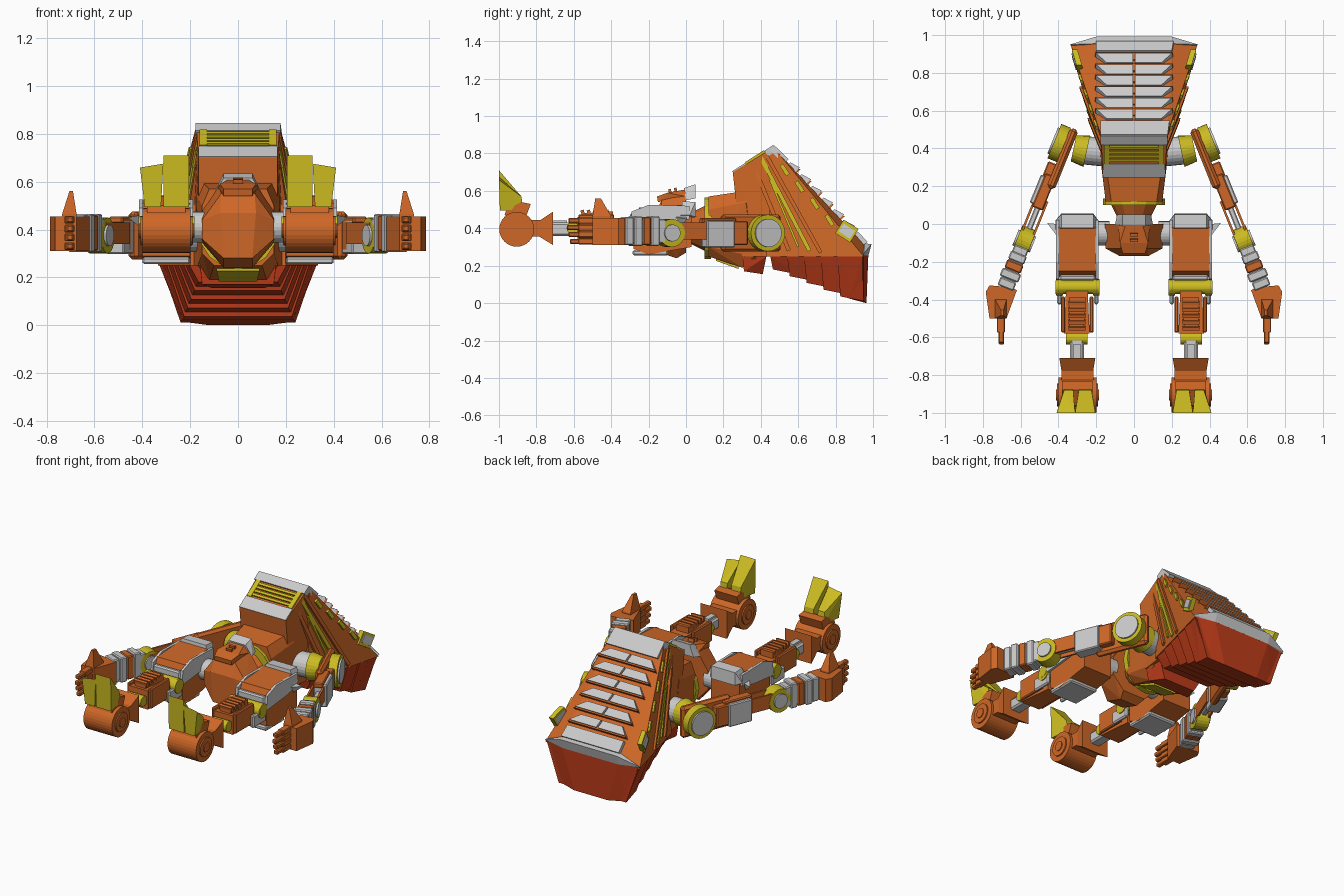
import bpy, bmesh, math
from mathutils import Vector, Matrix

if "Cube" in bpy.data.objects:
    bpy.data.objects.remove(bpy.data.objects["Cube"])

def material(name, rgb):
    m = bpy.data.materials.new(name)
    m.diffuse_color = (*rgb, 1)
    m.use_nodes = True
    m.node_tree.nodes["Principled BSDF"].inputs["Base Color"].default_value = m.diffuse_color
    return m

ORANGE = material("orange", (0.62, 0.135, 0.02))
RED = material("red", (0.52, 0.045, 0.01))
YELLOW = material("yellow", (0.60, 0.50, 0.015))
GREY = None

def finish(name, bm, mat, mirror):
    me = bpy.data.meshes.new(name)
    bmesh.ops.recalc_face_normals(bm, faces=bm.faces)
    bm.to_mesh(me)
    bm.free()
    ob = bpy.data.objects.new(name, me)
    bpy.context.collection.objects.link(ob)
    if mat:
        me.materials.append(mat)
    if mirror:
        ob.modifiers.new("mirror", 'MIRROR')
    return ob

def hull(name, pts, mat=GREY, mirror=False):
    """Convex solid around points in world space."""
    bm = bmesh.new()
    for p in pts:
        bm.verts.new(p)
    r = bmesh.ops.convex_hull(bm, input=bm.verts)
    bmesh.ops.delete(bm, geom=[v for v in set(r["geom_interior"] + r["geom_unused"])
                               if isinstance(v, bmesh.types.BMVert)], context='VERTS')
    bmesh.ops.dissolve_limit(bm, angle_limit=0.01, verts=bm.verts, edges=bm.edges)
    return finish(name, bm, mat, mirror)

def sym(pts):
    return [(s * x, y, z) for x, y, z in pts for s in (1, -1)]

def block(name, c, size, mat=GREY, rot=(0, 0, 0), bevel=0.0, mirror=True):
    bm = bmesh.new()
    bmesh.ops.create_cube(bm, size=1, matrix=Matrix.Diagonal((*size, 1)))
    if bevel:
        bmesh.ops.bevel(bm, geom=bm.edges[:], offset=bevel, segments=1, affect='EDGES')
    R = Matrix.Rotation(math.radians(rot[2]), 4, 'Z') @ Matrix.Rotation(math.radians(rot[0]), 4, 'X')
    bm.transform(Matrix.Translation(c) @ R)
    return finish(name, bm, mat, mirror)

def tube(name, a, b, r0, r1=None, mat=GREY, n=24, mirror=True):
    a, b = Vector(a), Vector(b)
    bm = bmesh.new()
    bmesh.ops.create_cone(bm, cap_ends=True, segments=n, radius1=r0, radius2=r0 if r1 is None else r1, depth=(b - a).length)
    bm.transform(Matrix.Translation((a + b) / 2) @ (b - a).to_track_quat('Z', 'Y').to_matrix().to_4x4())
    return finish(name, bm, mat, mirror)

def frustum(name, y0, s0, y1, s1, mat=GREY, mirror=True):
    """Box between two sections along y; a section is (x0, x1, z0, z1)."""
    return hull(name, [(x, y, z) for y, s in ((y0, s0), (y1, s1)) for x in s[:2] for z in s[2:]], mat, mirror)

# ---- Chest wedge, nose and waist
hull("chest_wedge", sym([(.175, .47, .83), (.205, .965, .30), (.335, .95, .25), (.2, .43, .25)]), ORANGE)
hull("chest_front", sym([(.175, .47, .835), (.165, .25, .70), (.16, .29, .57), (.185, .44, .25), (.165, .3, .25)]), ORANGE)
hull("waist_box", sym([(.12, .12, .57), (.15, .12, .50), (.15, .12, .30), (.1, .12, .25),
                       (.15, .32, .60), (.175, .32, .54), (.17, .36, .25), (.12, .30, .19), (.14, .40, .22)]), ORANGE)
hull("belly_block", sym([(.15, .31, .17), (.11, .41, .155), (.16, .43, .25), (.16, .30, .26)]), RED)
hull("belly_hatch", sym([(.09, .16, .24), (.08, .28, .20), (.08, .28, .183), (.09, .16, .226)]), YELLOW)

def front(t, n):   # point on the sloping front panel
    return .25 + .22 * t - .537 * n, .70 + .14 * t + .843 * n

def slope(t, n):   # point on the long back slope
    return .47 + .687 * t + .727 * n, .84 - .727 * t + .687 * n

def slab(name, f, x0, x1, x2, t0, t1, n0, n1, mat=GREY, mirror=True):
    hull(name, [(x, *f(t, n)) for t, n, xs in ((t0, n0, x1), (t1, n1, x2), (t0, -.03, x1), (t1, -.03, x2))
                for x in (x0, xs)], mat, mirror)

slab("front_plate_low", front, -.165, .165, .165, 0, .32, .006, .006, mirror=False)
slab("front_plate_high", front, -.178, .178, .178, .78, 1.0, .006, .006, mirror=False)
for i in range(4):
    slab("front_grille_bar", front, -.14, .14, .14, .37 + i * .1, .43 + i * .1, .008, .008, YELLOW, False)
slab("front_grille_end", front, .13, .16, .16, .32, .78, .01, .01, YELLOW)

# ---- Slats down the slope
slab("slope_plate", slope, -.178, .178, .188, 0, .105, .004, .008, mirror=False)
for i in range(6):
    t = .125 + i * .086
    slab("back_slat", slope, .006, .145, .2, t, t + .054, .004, .022)
    slab("slat_ledge", slope, 0, .17, .207, t + .03, t + .064, 0, .018, ORANGE)
slab("slope_end_plate", slope, -.2, .2, .21, .64, .715, .012, .012, mirror=False)
hull("rear_trim", sym([(.2, .955, .32), (.2, .992, .315), (.34, .95, .265), (.33, .94, .25), (.2, .975, .255)]))

# ---- Red stepped underside
hull("red_end", sym([(.33, .945, .255), (.2, .975, .26), (.235, .945, .015), (.12, .965, 0),
                     (.23, .87, .025), (.31, .88, .25)]), RED)
for i in range(5):
    y, zb = .45 + i * .09, .18 - i * .036
    w = .20 + .26 * (y - .43)
    hull("red_step", sym([(w, y, .255), (w + .025, y + .14, .255), (.165 + .015 * i, y + .015, zb),
                          (.18 + .015 * i, y + .14, zb - .025)]), RED)

# ---- Wall trims on the chest sides
def wall(y, z, d=0):
    return (.2 + .26 * (y - .43) - .06 * (z - .25) + d, y, z)

def strip(name, y0, z0, y1, z1, w, mat, d=.010):
    n = Vector((z0 - z1, y1 - y0)).normalized() * w / 2
    hull(name, [wall(y + s * n.x, z + s * n.y, e) for y, z in ((y0, z0), (y1, z1)) for s in (1, -1) for e in (-.02, d)], mat, True)

strip("wall_stripe", .40, .78, .66, .28, .022, YELLOW)
strip("wall_stripe", .45, .66, .60, .30, .012, YELLOW)
strip("wall_rib", .43, .79, .72, .27, .02, ORANGE, .014)
strip("wall_rib", .36, .74, .55, .28, .022, ORANGE, .014)
for y, z in ((.52, .72), (.60, .63), (.68, .54), (.76, .45)):
    strip("wall_hook", y - .01, z + .02, y + .025, z - .035, .022, YELLOW, .012)
strip("wall_lamp", .82, .41, .90, .36, .085, YELLOW, .01)
strip("wall_lamp_glass", .83, .405, .89, .365, .05, GREY, .016)

# ---- Waist rings and pelvis
tube("waist_ring", (0, .10, .40), (0, .135, .40), .165, mat=YELLOW, n=16, mirror=False)
tube("waist_core", (0, .0, .40), (0, .10, .40), .07, .12, ORANGE, 12, False)
tube("waist_collar", (0, .055, .40), (0, .085, .40), .085, mat=YELLOW, n=16, mirror=False)
hull("pelvis", sym([(.075, -.17, .47), (.15, -.13, .44), (.15, -.13, .36), (.06, -.17, .28), (.155, 0, .47),
                    (.155, 0, .35), (.07, -.13, .55), (.08, .0, .58), (.06, -.05, .24), (.08, .0, .27)]), ORANGE)
hull("pelvis_flap", sym([(.06, -.155, .57), (.06, -.15, .54), (.04, .01, .61), (.085, .0, .57), (.075, -.1, .59)]), ORANGE)
hull("pelvis_flap_trim", sym([(.1, .0, .55), (.09, .05, .56), (.06, .05, .635), (.06, -.01, .615)]))
for i in range(2):
    block("flap_notch", (0, -.085 + i * .03, .595 + i * .007), (.04, .014, .03), ORANGE, (12, 0, 0), mirror=False)
tube("hip_joint", (.13, -.05, .41), (.21, -.05, .41), .065, mat=GREY)

# ---- Thighs
hull("thigh", [(x, y, z) for x in (.20, .40) for y, z in
               ((.03, .30), (.03, .47), (-.02, .525), (-.25, .51), (-.28, .44), (-.28, .29), (-.2, .26))], ORANGE, True)
hull("thigh_cap", [(x, y, z) for x in (.215, .385) for y, z in ((.055, .46), (.05, .54), (-.02, .545), (-.02, .45))]
     + [(x, y, .47) for x in (.19, .415) for y in (.02, -.03)], GREY, True)
for x in (.196, .406):
    hull("thigh_side_plate", [(x + e, y, z) for e in (-.008, .008) for y, z in
                              ((.02, .52), (-.2, .525), (-.29, .49), (-.3, .40), (-.1, .42), (.02, .45))], GREY, True)
hull("thigh_spike", [(.41, .0, .46), (.41, -.06, .46), (.41, -.02, .41), (.46, .005, .45)], GREY, True)
block("thigh_under_plate", (.30, -.19, .27), (.2, .19, .03), bevel=.008)
block("thigh_front_plate", (.30, -.285, .43), (.19, .03, .1), bevel=.008)

# ---- Knees and shins
tube("knee", (.19, -.335, .42), (.415, -.335, .42), .036, mat=YELLOW)
for x in (.20, .395):
    tube("knee_disc", (x - .018, -.335, .41), (x + .018, -.335, .41), .044, mat=YELLOW)
    block("knee_bracket", (x, -.36, .37), (.025, .13, .08), bevel=.008)
frustum("shin", -.35, (.245, .36, .33, .45), -.58, (.235, .37, .34, .46), ORANGE)
frustum("shin_top", -.39, (.255, .345, .44, .49), -.56, (.265, .34, .44, .48), ORANGE)
for x in (.225, .375):
    block("shin_rail", (x, -.48, .41), (.022, .19, .13), ORANGE, bevel=.006)
for i in range(5):
    block("shin_rib", (.302, -.42 - i * .033, .483), (.09, .018, .03), ORANGE, (15, 0, 0))
tube("ankle", (.245, -.605, .40), (.36, -.605, .40), .033, mat=YELLOW)
block("ankle_post", (.302, -.66, .395), (.075, .13, .07), bevel=.01)
block("ankle_piston", (.302, -.68, .43), (.035, .09, .025))

# ---- Feet
frustum("heel_flare", -.71, (.205, .395, .31, .49), -.80, (.22, .38, .365, .43), ORANGE)
block("foot_neck", (.30, -.80, .40), (.17, .1, .09), ORANGE)
tube("foot_drum", (.198, -.905, .395), (.40, -.905, .395), .093, mat=ORANGE, n=32)
tube("drum_rim", (.19, -.905, .395), (.408, -.905, .395), .06, mat=ORANGE)
tube("drum_hub", (.185, -.905, .395), (.413, -.905, .395), .03, mat=ORANGE, n=16)
hull("foot_bridge", [(x, y, z) for x in (.22, .38) for y, z in
                     ((-.97, .47), (-.96, .5), (-.88, .54), (-.83, .53), (-.86, .45))], ORANGE, True)
for x0, x1, sh, h in ((.205, .312, 0, .71), (.322, .39, .02, .675)):
    hull("toe", [(x0, -.995, .495), (x1, -.995, .495), (x0 + sh * -.5, -1, h), (x1 + sh, -1, h - sh * .8),
                 (x0 + .02 - sh, -.87, .5), (x1 - .02, -.87, .5), (x0 + .02 - sh, -.88, .57), (x1 - .02, -.88, .57)],
         YELLOW, True)

# ---- Arms: placed along a line swung 22 degrees outward
A, ca, sa = 22, math.cos(math.radians(22)), math.sin(math.radians(22))

def arm(t, side=0, z=.375):
    return (.375 + sa * t + ca * side, .42 - ca * t + sa * side, z)

def arm_block(name, t, side, z, size, mat=GREY, bevel=.006, tilt=0):
    block(name, arm(t, side, z), size, mat, (tilt, 0, A), bevel)

tube("shoulder_socket", (.16, .38, .38), (.26, .39, .38), .075)
tube("shoulder_ball", (.25, .385, .38), (.32, .40, .38), .085, .07, YELLOW)
tube("shoulder_disc", arm(0, -.005), arm(0, .05), .098, mat=YELLOW, n=32)
tube("shoulder_disc_face", arm(0, .05), arm(0, .06), .075, mat=GREY, n=32)
arm_block("shoulder_plate", .07, -.025, .375, (.045, .34, .2), ORANGE, .015)
arm_block("upper_arm", .2, .005, .375, (.07, .18, .13), ORANGE)
arm_block("upper_arm_cuff", .27, .01, .37, (.08, .16, .145), GREY)
arm_block("upper_arm_panel", .27, 0, .44, (.06, .19, .03), ORANGE)
for side in (-.035, .03):
    arm_block("arm_rod", .44, side, .385, (.012, .26, .09), ORANGE, 0)
arm_block("arm_core", .45, 0, .375, (.03, .2, .05), GREY)
tube("elbow", arm(.55, -.04), arm(.55, .04), .075, mat=YELLOW)
tube("elbow_cap", arm(.55, -.05), arm(.55, .05), .045, mat=GREY)
arm_block("forearm", .70, 0, .385, (.08, .23, .13), GREY)
for i, (m, w) in enumerate(((GREY, .09), (ORANGE, .092), (GREY, .105), (GREY, .09))):
    arm_block("forearm_band", .645 + i * .05, 0, .385, (w, .046, .15 + .01 * (i % 2 == 0)), m)

# ---- Hands
hull("palm", [(x, y, z) for z in (.31, .455) for x, y in
              ((.62, -.35), (.655, -.335), (.765, -.325), (.785, -.36), (.765, -.5), (.675, -.5))], ORANGE, True)
for i in range(4):
    z = .33 + i * .037
    block("finger", (.705, -.53, z), (.042, .09, .032), ORANGE, bevel=.004)
    block("fingertip", (.702, -.595 + .008 * abs(i - 2), z), (.03, .085, .028), ORANGE, bevel=.006)
hull("thumb", [(x, y, z) for x in (.675, .735) for y in (-.40, -.50) for z in (.44, .465)]
     + [(x, y, .56) for x in (.69, .705) for y in (-.455, -.485)], ORANGE, True)
